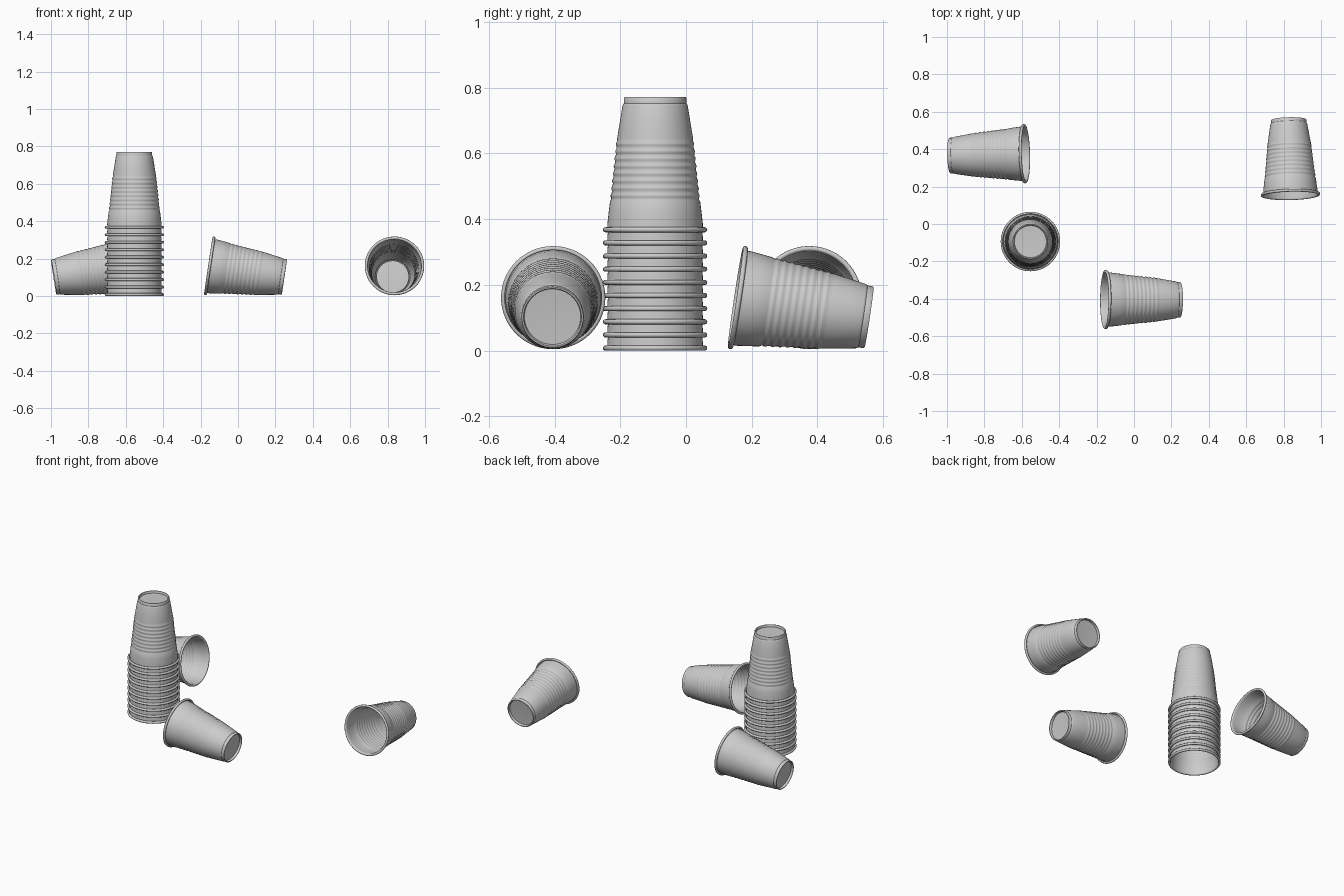
import bpy, bmesh
from math import sin, cos, pi, radians
from mathutils import Vector

if "Cube" in bpy.data.objects:
    bpy.data.objects.remove(bpy.data.objects["Cube"])

SEG = 56
RIM_R, HEIGHT = 0.151, 0.41


def cup_profile():
    # rolled lip, from the curl end round the underside to the wall
    pts = [(RIM_R + 0.007 * cos(radians(a)), 0.007 + 0.007 * sin(radians(a)))
           for a in range(120, -181, -30)]
    # plain band above the lip
    pts += [(0.1445, 0.025), (0.1405, 0.06), (0.1365, 0.092), (0.1335, 0.098)]
    # ribbed grip band
    ribs, z0, pitch = 8, 0.104, 0.0225
    for i in range(ribs):
        z = z0 + i * pitch
        r = 0.1325 - 0.105 * (z - z0)
        pts += [(r, z), (r + 0.0022, z + 0.004), (r + 0.0018, z + 0.009), (r - 0.001, z + 0.014)]
    # smooth upper band, foot step and recessed base
    pts += [(0.1145, 0.286), (0.1065, 0.335), (0.0985, 0.384), (0.0965, 0.389),
            (0.0945, 0.391), (0.0945, 0.407), (0.0925, HEIGHT), (0.089, HEIGHT),
            (0.0875, 0.407), (0.086, 0.396), (0.045, 0.394)]
    return pts


def cup_mesh():
    bm = bmesh.new()
    rings = [[bm.verts.new((r * cos(2 * pi * k / SEG), r * sin(2 * pi * k / SEG), z))
              for k in range(SEG)] for r, z in cup_profile()]
    for a, b in zip(rings, rings[1:]):
        for k in range(SEG):
            n = (k + 1) % SEG
            bm.faces.new((a[k], a[n], b[n], b[k]))
    bm.faces.new(rings[-1])
    bmesh.ops.recalc_face_normals(bm, faces=bm.faces)
    me = bpy.data.meshes.new("cup")
    bm.to_mesh(me)
    bm.free()
    return me


mesh = cup_mesh()


def add_cup(name, rim, axis=(0, 0, 1)):
    # rim = centre of the mouth, axis = direction from mouth to base
    ob = bpy.data.objects.new(name, mesh)
    bpy.context.collection.objects.link(ob)
    ob.rotation_euler = Vector(axis).to_track_quat('Z', 'Y').to_euler()
    ob.location = rim
    wall = ob.modifiers.new("wall", 'SOLIDIFY')
    wall.thickness = 0.0015
    wall.offset = 0
    return ob


# upside-down stack of ten nested cups
for i in range(10):
    cup = add_cup(f"stacked_cup_{i + 1}", (-0.554, -0.094, 0.0005 + 0.04 * i))

# three cups lying on their sides
DROP = -0.15
add_cup("front_lying_cup", (-0.158, -0.404, 0.162), (1, -0.005, DROP))
add_cup("back_left_lying_cup", (-0.579, 0.376, 0.162), (-1, -0.025, DROP))
add_cup("right_lying_cup", (0.837, 0.151, 0.162), (-0.025, 1, DROP))

# smooth shading with crisp steps
bpy.context.view_layer.objects.active = cup
cup.select_set(True)
bpy.ops.object.shade_smooth_by_angle(angle=radians(40))
